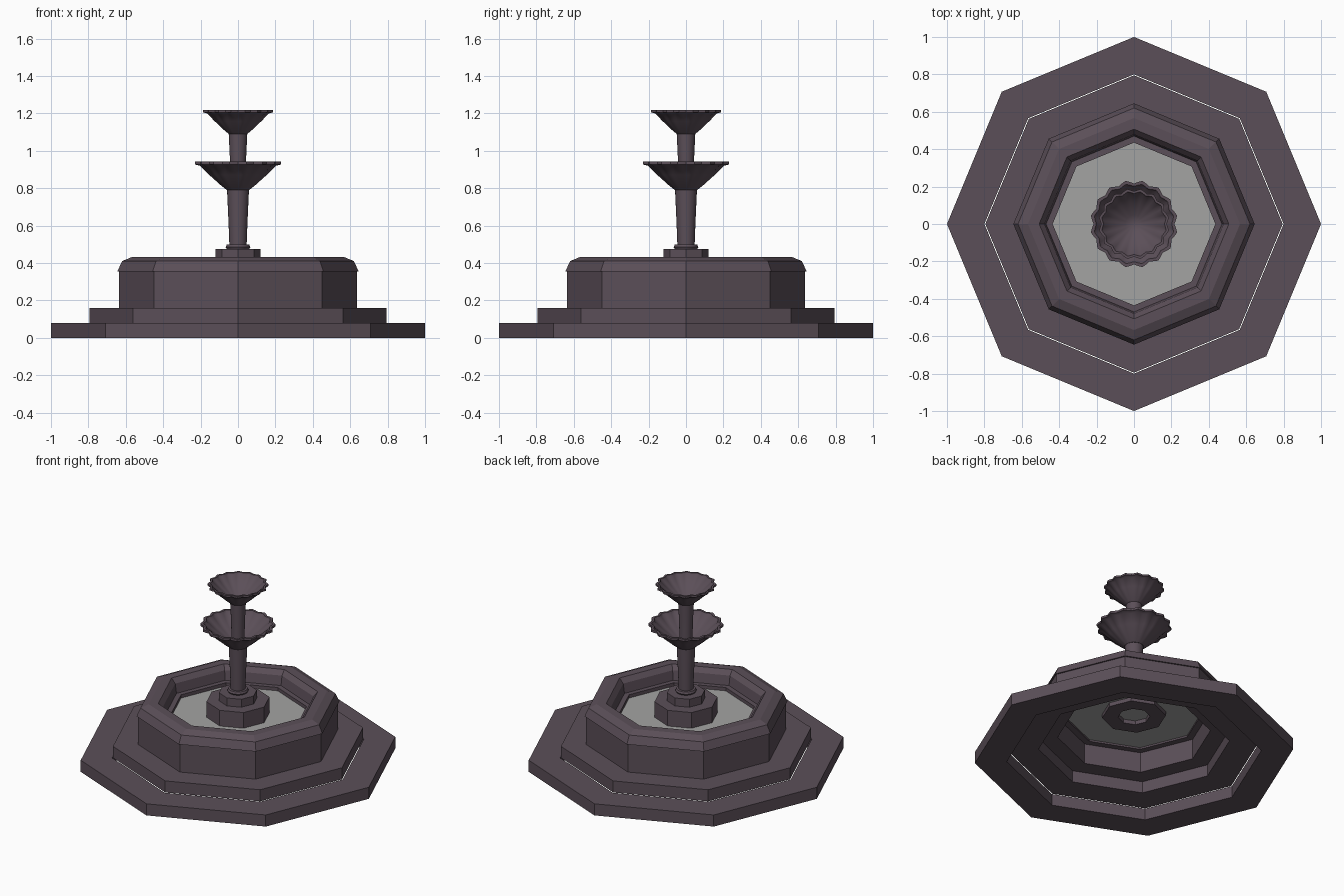
import bpy
import bmesh
from math import cos, sin, pi, radians

if "Cube" in bpy.data.objects:
    bpy.data.objects.remove(bpy.data.objects["Cube"], do_unlink=True)


def make_material(name, rgb):
    mat = bpy.data.materials.new(name)
    mat.use_nodes = True
    mat.diffuse_color = (*rgb, 1)
    bsdf = mat.node_tree.nodes["Principled BSDF"]
    bsdf.inputs["Base Color"].default_value = (*rgb, 1)
    bsdf.inputs["Roughness"].default_value = 0.8
    return mat


stone = make_material("plum_stone", (0.105, 0.078, 0.098))
water_grey = make_material("water_grey", (0.37, 0.37, 0.365))


def lathe(name, profile, sides=8, ring=False, lobes=0, depth=0.0, mat=stone, smooth=False):
    """Spin (radius, z) points about z; lobes flute the wider radii."""
    bm = bmesh.new()
    widest = max(r for r, z in profile)
    rows = []
    for r, z in profile:
        row = []
        for i in range(sides):
            a = 2 * pi * i / sides
            rr = r * (1 - depth * (r / widest) ** 2 * (0.5 + 0.5 * cos(lobes * a)))
            row.append(bm.verts.new((rr * cos(a), rr * sin(a), z)))
        rows.append(row)
    pairs = list(zip(rows, rows[1:]))
    if ring:
        pairs.append((rows[-1], rows[0]))
    for low, high in pairs:
        for i in range(sides):
            j = (i + 1) % sides
            bm.faces.new((low[i], low[j], high[j], high[i]))
    # Collapse points on the axis into clean poles
    bmesh.ops.remove_doubles(bm, verts=bm.verts, dist=0.0002)
    bmesh.ops.recalc_face_normals(bm, faces=bm.faces)
    mesh = bpy.data.meshes.new(name)
    bm.to_mesh(mesh)
    bm.free()
    mesh.materials.append(mat)
    obj = bpy.data.objects.new(name, mesh)
    bpy.context.collection.objects.link(obj)
    if smooth:
        bpy.ops.object.select_all(action="DESELECT")
        obj.select_set(True)
        bpy.context.view_layer.objects.active = obj
        bpy.ops.object.shade_smooth_by_angle(angle=radians(35))
    return obj


def block_ring(name, outer, inner, bottom, top):
    return lathe(name, [(outer, bottom), (outer, top), (inner, top), (inner, bottom)], ring=True)


# Hollow octagonal steps
block_ring("lower_step", 1.0, 0.80, 0.0, 0.08)
block_ring("upper_step", 0.795, 0.60, 0.08, 0.16)

# Basin wall with its chamfered rim and inner ledge
lathe("basin_wall", [
    (0.635, 0.16), (0.635, 0.355), (0.645, 0.355), (0.62, 0.41), (0.567, 0.432),
    (0.507, 0.432), (0.48, 0.40), (0.47, 0.335), (0.435, 0.335), (0.435, 0.30),
    (0.48, 0.30), (0.48, 0.16)], ring=True)

# Water surface
lathe("water", [(0.0, 0.312), (0.44, 0.312)], mat=water_grey)

# Pedestal in the pool
block_ring("pedestal", 0.20, 0.10, 0.285, 0.42)
lathe("plinth", [(0, 0.42), (0.12, 0.42), (0.12, 0.475), (0, 0.475)])

# Column pieces
lathe("column_collar", [(0, 0.475), (0.06, 0.475), (0.066, 0.485), (0.06, 0.498), (0, 0.505)],
      sides=24, smooth=True)
lathe("lower_column", [(0.046, 0.49), (0.05, 0.60), (0.059, 0.80)], sides=24, smooth=True)
lathe("upper_column", [(0.041, 0.80), (0.043, 0.95), (0.05, 1.10)], sides=24, smooth=True)


def bowl(name, foot, rim, bottom, height):
    """Flared bowl with a scalloped lip and a conical inside."""
    span = rim - foot
    outside = [(0, 0), (foot, 0), (foot + span * 0.2, 0.18), (foot + span * 0.55, 0.53),
               (foot + span * 0.85, 0.86), (rim, 0.90), (rim, 1.0)]
    inside = [(rim * 0.92, 1.0), (rim * 0.88, 0.90), (rim * 0.6, 0.56), (rim * 0.25, 0.2), (0, 0.1)]
    profile = [(r, bottom + h * height) for r, h in outside + inside]
    return lathe(name, profile, sides=64, lobes=16, depth=0.08, smooth=True)


bowl("lower_bowl", 0.06, 0.235, 0.79, 0.152)
bowl("upper_bowl", 0.05, 0.19, 1.09, 0.128)
